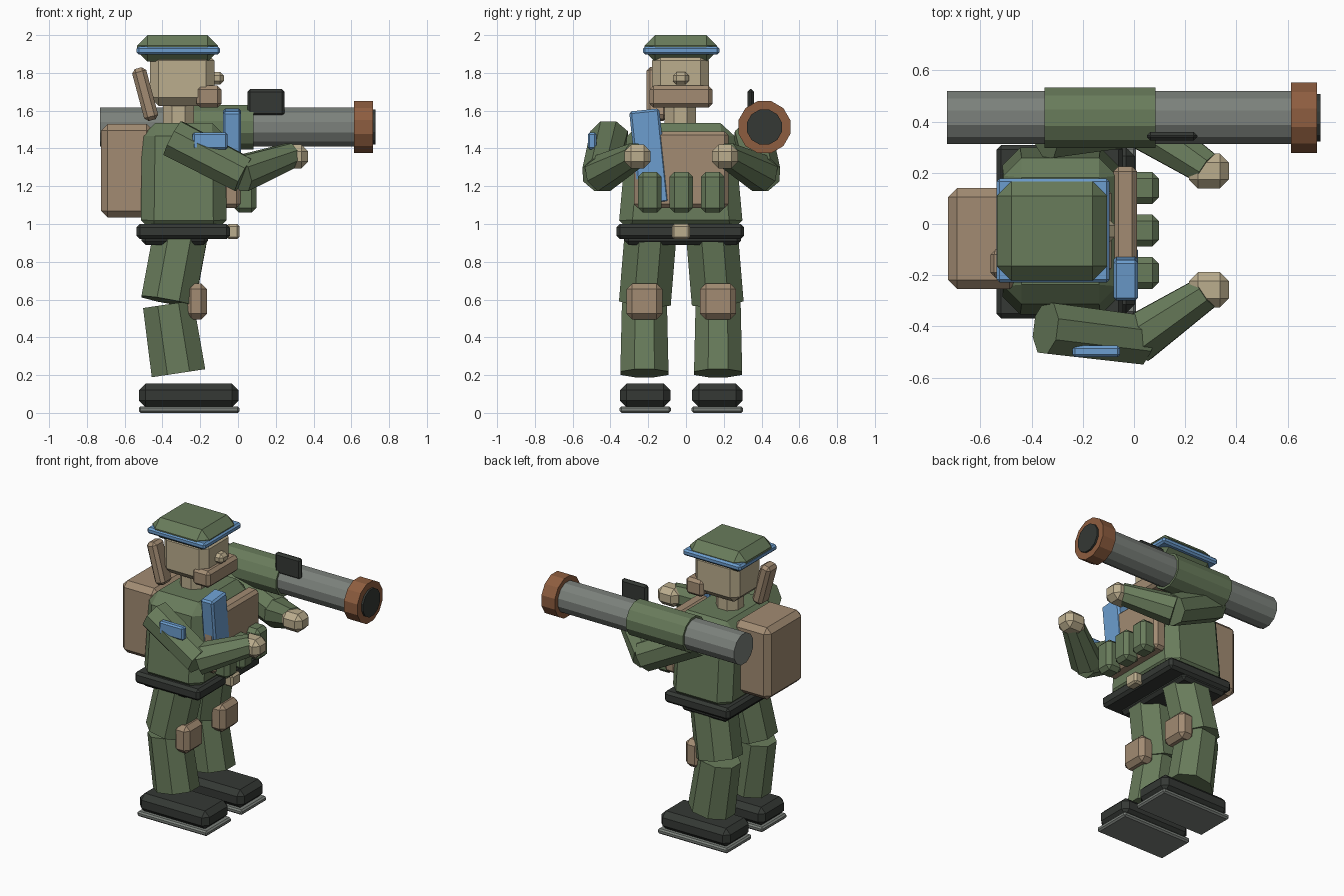
import bpy, bmesh, math
from mathutils import Vector, Matrix

if "Cube" in bpy.data.objects:
    bpy.data.objects.remove(bpy.data.objects["Cube"])

MID = -0.025  # y of the body's symmetry plane


def mat(name, r, g, b):
    m = bpy.data.materials.new(name)
    m.diffuse_color = (r, g, b, 1)
    m.use_nodes = True
    m.node_tree.nodes["Principled BSDF"].inputs["Base Color"].default_value = m.diffuse_color
    return m


GREEN = mat("olive", 0.14, 0.20, 0.105)
TAN = mat("canvas", 0.36, 0.26, 0.17)
SKIN = mat("skin", 0.50, 0.42, 0.27)
BLACK = mat("black", 0.035, 0.04, 0.035)
BLUE = mat("blue", 0.15, 0.34, 0.62)
RUST = mat("rust", 0.27, 0.11, 0.05)
STEEL = mat("steel", 0.20, 0.22, 0.20)


def finish(name, bm, material):
    bmesh.ops.recalc_face_normals(bm, faces=bm.faces)
    me = bpy.data.meshes.new(name)
    bm.to_mesh(me)
    bm.free()
    me.materials.append(material)
    ob = bpy.data.objects.new(name, me)
    bpy.context.collection.objects.link(ob)
    return ob


def box(name, x, y, z, material, bevel=0.015, rot=None, taper=(1, 1)):
    """Chamfered box from (min, max) ranges; taper scales the top."""
    size = Vector([r[1] - r[0] for r in (x, y, z)])
    mid = Vector([(r[0] + r[1]) / 2 for r in (x, y, z)])
    bm = bmesh.new()
    bmesh.ops.create_cube(bm, size=1)
    for v in bm.verts:
        k = taper if v.co.z > 0 else (1, 1)
        v.co = Vector((v.co.x * size.x * k[0], v.co.y * size.y * k[1], v.co.z * size.z))
    bmesh.ops.bevel(bm, geom=bm.edges[:], offset=bevel, segments=1, affect='EDGES')
    bm.transform(Matrix.Translation(mid) @ (rot or Matrix()))
    return finish(name, bm, material)


def limb(name, a, b, ra, rb, material, sides=8, squash=1.0):
    """Faceted tapered cylinder from a to b."""
    a, b = Vector(a), Vector(b)
    d = b - a
    side = d.cross(Vector((1, 0, 0)) if abs(d.normalized().z) > 0.8 else Vector((0, 0, 1))).normalized()
    up = side.cross(d).normalized()
    bm = bmesh.new()
    rings = []
    for p, r in ((a, ra), (b, rb)):
        ring = []
        for i in range(sides):
            t = 2 * math.pi * (i + 0.5) / sides
            ring.append(bm.verts.new(p + side * r * squash * math.cos(t) + up * r * math.sin(t)))
        rings.append(ring)
        bm.faces.new(ring)
    for i in range(sides):
        j = (i + 1) % sides
        bm.faces.new((rings[0][i], rings[0][j], rings[1][j], rings[1][i]))
    return finish(name, bm, material)


def mirrored(ob):
    """Copy a right-hand part to the left across the body plane."""
    bm = bmesh.new()
    bm.from_mesh(ob.data)
    for v in bm.verts:
        v.co.y = 2 * MID - v.co.y
    finish(ob.name.replace("right", "left"), bm, ob.data.materials[0])


# Legs and boots
right_side = [
    box("right_sole", (-0.525, 0.008), (-0.352, -0.08), (0, 0.035), STEEL, 0.01),
    box("right_boot", (-0.525, 0.003), (-0.35, -0.083), (0.03, 0.155), BLACK, 0.035),
    limb("right_shin", (-0.37, -0.22, 0.575), (-0.315, -0.22, 0.21), 0.145, 0.155, GREEN, squash=0.89),
    limb("right_thigh", (-0.305, -0.188, 0.94), (-0.37, -0.217, 0.59), 0.155, 0.155, GREEN, squash=0.96),
    box("right_knee_pad", (-0.28, -0.165), (-0.315, -0.125), (0.495, 0.685), TAN, 0.03),
    # Arms
    limb("right_upper_arm", (-0.345, -0.405, 1.455), (0.03, -0.452, 1.26), 0.108, 0.103, GREEN),
    limb("right_forearm", (0.01, -0.45, 1.265), (0.285, -0.265, 1.365), 0.103, 0.07, GREEN),
    box("right_hand", (0.215, 0.37), (-0.325, -0.188), (1.295, 1.42), SKIN, 0.035),
]
for part in right_side:
    mirrored(part)
box("sleeve_patch", (-0.24, -0.055), (-0.52, -0.475), (1.395, 1.485), BLUE, 0.01)

# Torso, belt and buckle
box("torso", (-0.515, -0.06), (-0.36, 0.305), (0.95, 1.535), GREEN, 0.07, taper=(0.97, 0.84))
box("pelvis", (-0.51, -0.16), (-0.325, 0.29), (0.89, 0.98), BLACK, 0.02)
box("belt", (-0.537, -0.043), (-0.368, 0.308), (0.92, 1.0), BLACK, 0.018)
box("buckle", (-0.06, 0.008), (-0.075, 0.022), (0.92, 1.0), SKIN, 0.012)

# Chest rig with pouches and the slanted blue panel
box("chest_plate", (-0.08, 0.012), (-0.275, 0.225), (1.085, 1.49), TAN, 0.02)
for i in (-1, 0, 1):
    y = MID + i * 0.166
    box("pouch", (-0.02, 0.097), (y - 0.062, y + 0.062), (1.06, 1.275), GREEN, 0.025)
box("chest_sash", (-0.08, 0.016), (-0.275, -0.115), (1.105, 1.605), BLUE, 0.012,
    Matrix.Rotation(math.radians(6), 4, 'X'))

# Backpack and the leaning bedroll handset
box("backpack", (-0.725, -0.45), (-0.253, 0.14), (1.035, 1.53), TAN, 0.035)
box("back_roll", (-0.53, -0.453), (-0.21, -0.10), (1.545, 1.83), TAN, 0.02,
    Matrix.Rotation(math.radians(-15), 4, 'Y'))

# Head
limb("neck", (-0.315, MID - 0.005, 1.5), (-0.315, MID - 0.005, 1.7), 0.09, 0.09, SKIN)
box("head", (-0.465, -0.125), (-0.18, 0.122), (1.625, 1.91), SKIN, 0.045)
box("jaw_guard", (-0.22, -0.088), (-0.193, 0.14), (1.617, 1.732), TAN, 0.02)
box("nose", (-0.15, -0.075), (-0.07, 0.015), (1.738, 1.805), SKIN, 0.02)
box("cap", (-0.535, -0.105), (-0.22, 0.165), (1.86, 2.0), GREEN, 0.056)
box("cap_band", (-0.537, -0.095), (-0.228, 0.177), (1.897, 1.94), BLUE, 0.012)

# Shoulder tube: (part, x start, x end, radius, colour)
for name, x0, x1, r, m in (("launch_tube", -0.73, 0.63, 0.107, STEEL),
                           ("tube_sleeve", -0.35, 0.083, 0.122, GREEN),
                           ("muzzle_ring", 0.613, 0.715, 0.142, RUST),
                           ("muzzle_bore", 0.70, 0.728, 0.096, BLACK)):
    limb(name, (x0, 0.415, 1.513), (x1, 0.415, 1.513), r, r, m, sides=12)
box("sight", (0.05, 0.247), (0.325, 0.36), (1.57, 1.714), BLACK, 0.014)
